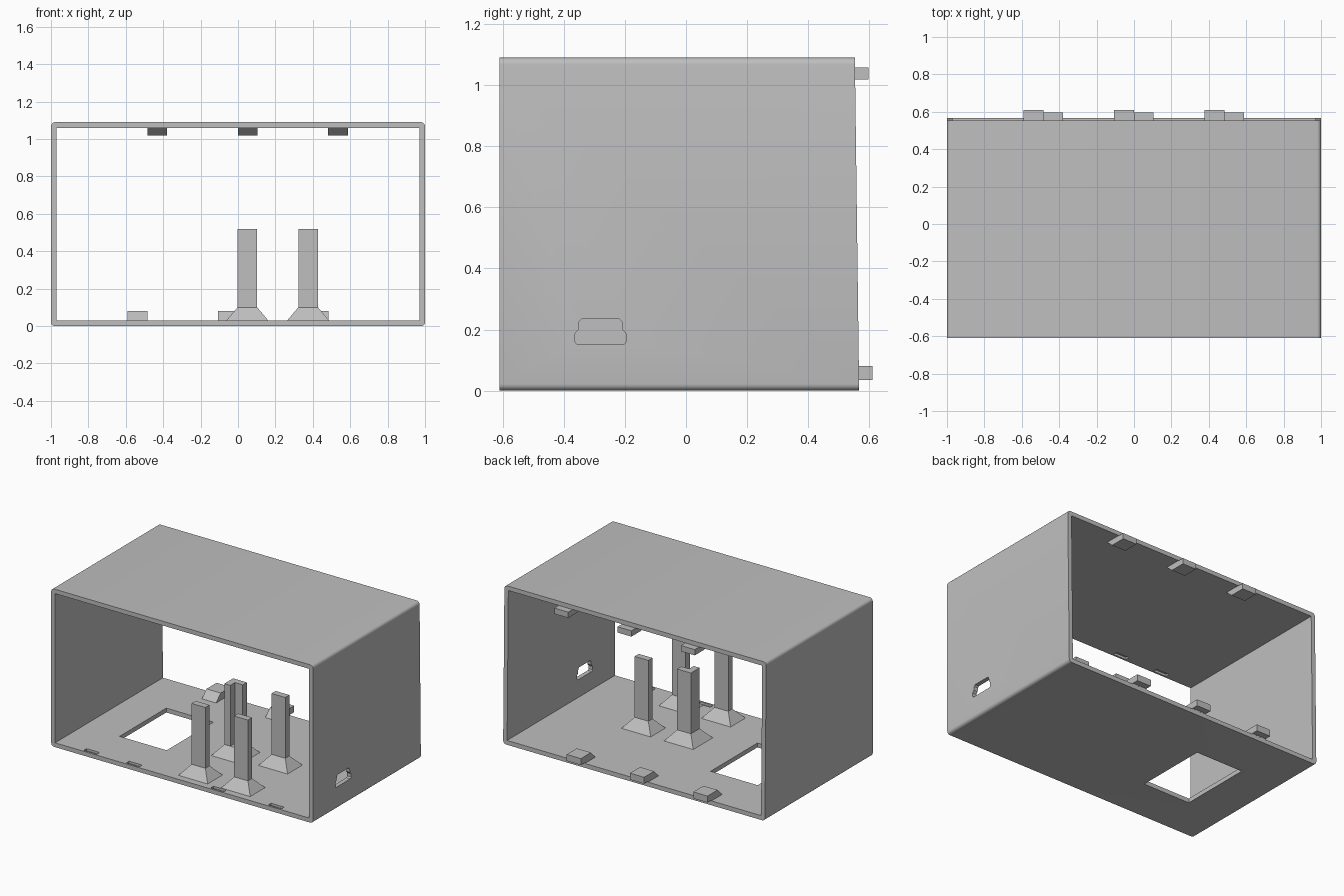
import bpy, bmesh
from mathutils import Vector

cube = bpy.data.objects.get("Cube")
if cube:
    bpy.data.objects.remove(cube, do_unlink=True)

grey = bpy.data.materials.new("plain grey")
grey.use_nodes = True
color = (0.52, 0.52, 0.52, 1)
grey.diffuse_color = color
grey.node_tree.nodes["Principled BSDF"].inputs["Base Color"].default_value = color


def finish(name, bm):
    bmesh.ops.recalc_face_normals(bm, faces=bm.faces)
    mesh = bpy.data.meshes.new(name)
    bm.to_mesh(mesh)
    bm.free()
    mesh.materials.append(grey)
    obj = bpy.data.objects.new(name, mesh)
    bpy.context.collection.objects.link(obj)
    return obj


def prism(name, points, axis, start, end):
    """Extrude a 2D outline along x (outline in y, z) or z (outline in x, y)."""
    bm = bmesh.new()
    place = (lambda p: (start, *p)) if axis == "x" else (lambda p: (*p, start))
    face = bm.faces.new([bm.verts.new(place(p)) for p in points])
    new = bmesh.ops.extrude_face_region(bm, geom=[face])["geom"]
    step = Vector((end - start, 0, 0)) if axis == "x" else Vector((0, 0, end - start))
    bmesh.ops.translate(bm, vec=step, verts=[v for v in new if isinstance(v, bmesh.types.BMVert)])
    return finish(name, bm)


def box(name, x, y, z):
    outline = [(x[0], y[0]), (x[1], y[0]), (x[1], y[1]), (x[0], y[1])]
    return prism(name, outline, "z", *z)


def frustum(name, cx, cy, low, high, z):
    bm = bmesh.new()
    rings = []
    for (w, d), height in zip((low, high), z):
        rings.append([bm.verts.new((cx + sx * w / 2, cy + sy * d / 2, height))
                      for sx, sy in ((-1, -1), (1, -1), (1, 1), (-1, 1))])
    for i in range(4):
        j = (i + 1) % 4
        bm.faces.new((rings[0][i], rings[0][j], rings[1][j], rings[1][i]))
    bm.faces.new(rings[0])
    bm.faces.new(rings[1])
    return finish(name, bm)


def bake(obj):
    graph = bpy.context.evaluated_depsgraph_get()
    mesh = bpy.data.meshes.new_from_object(obj.evaluated_get(graph))
    obj.modifiers.clear()
    obj.data = mesh


def cut(obj, cutter):
    mod = obj.modifiers.new("cut", "BOOLEAN")
    mod.operation, mod.solver, mod.object = "DIFFERENCE", "EXACT", cutter
    bake(obj)
    bpy.data.objects.remove(cutter, do_unlink=True)


# Shell: rounded sleeve with a slightly leaning back rim
FRONT, TOP, FLOOR, CEILING = -0.61, 1.09, 0.03, 1.06
shell = prism("shell", [(FRONT, 0), (0.567, 0), (0.553, TOP), (FRONT, TOP)], "x", -1, 1)
bm = bmesh.new()
bm.from_mesh(shell.data)
long_edges = [e for e in bm.edges
              if abs(e.verts[0].co.y - e.verts[1].co.y) > 1]
bmesh.ops.bevel(bm, geom=long_edges, offset=0.022, segments=5, profile=0.5, affect="EDGES")
bm.to_mesh(shell.data)
bm.free()
cut(shell, box("opening_cutter", (-0.97, 0.97), (-1, 1), (FLOOR, CEILING)))

# Floor window
cut(shell, box("window_cutter", (-0.695, -0.335), (-0.30, 0.21), (-0.1, 0.1)))

# Stepped socket opening in one side wall
half = [(0.085, 0.162), (0.085, 0.185), (0.072, 0.2), (0.07, 0.225), (0.06, 0.235)]
base = [(0.078, 0.153)]
right = [(-0.28 + w, h) for w, h in base + half]
left = [(-0.28 - w, h) for w, h in reversed(base + half)]
cut(shell, prism("socket_cutter", right + left, "x", 0.9, 1.1))

# Shallow latch slots just inside the front rim, floor and ceiling
for x in (-0.71, -0.385, 0.26, 0.7):
    for z in (FLOOR, CEILING):
        cut(shell, box("slot_cutter", (x - 0.05, x + 0.05), (-0.597, -0.567), (z - 0.015, z + 0.015)))

# Ramped latch tabs along the back rim
for i, x in enumerate((-0.537, -0.053, 0.43)):
    prism(f"lower_tab_{i + 1}",
          [(0.45, 0.029), (0.567, 0.029), (0.567, 0.035), (0.61, 0.035), (0.61, 0.08), (0.50, 0.08)],
          "x", x - 0.054, x + 0.054)
    prism(f"upper_tab_{i + 1}",
          [(0.44, 1.061), (0.55, 1.061), (0.55, 1.058), (0.597, 1.058), (0.597, 1.018), (0.49, 1.018)],
          "x", x + 0.052, x + 0.158)

# Board supports: thin uprights on flared feet, one with an L section
POST_TOP, FOOT_TOP, W, T, FLARE = 0.52, 0.1, 0.105, 0.045, 0.12
posts = {"front_left_post": (0.05, -0.48, T), "front_right_post": (0.375, -0.48, T),
         "back_right_post": (0.375, -0.0725, T), "back_left_post": (0.05, -0.0975, 0.095)}
for name, (x, y, depth) in posts.items():
    x0, x1, y0, y1 = x - W / 2, x + W / 2, y - depth / 2, y + depth / 2
    if depth > T:
        outline = [(x0, y0), (x0 + T, y0), (x0 + T, y1 - T), (x1, y1 - T), (x1, y1), (x0, y1)]
    else:
        outline = [(x0, y0), (x1, y0), (x1, y1), (x0, y1)]
    prism(name, outline, "z", FOOT_TOP - 0.002, POST_TOP)
    frustum(name + "_foot", x, y, (W + FLARE, depth + FLARE), (W, depth), (FLOOR - 0.001, FOOT_TOP))

# Smooth only the rounded shell corners
bpy.ops.object.select_all(action="DESELECT")
shell.select_set(True)
bpy.context.view_layer.objects.active = shell
bpy.ops.object.shade_smooth_by_angle(angle=0.6)
